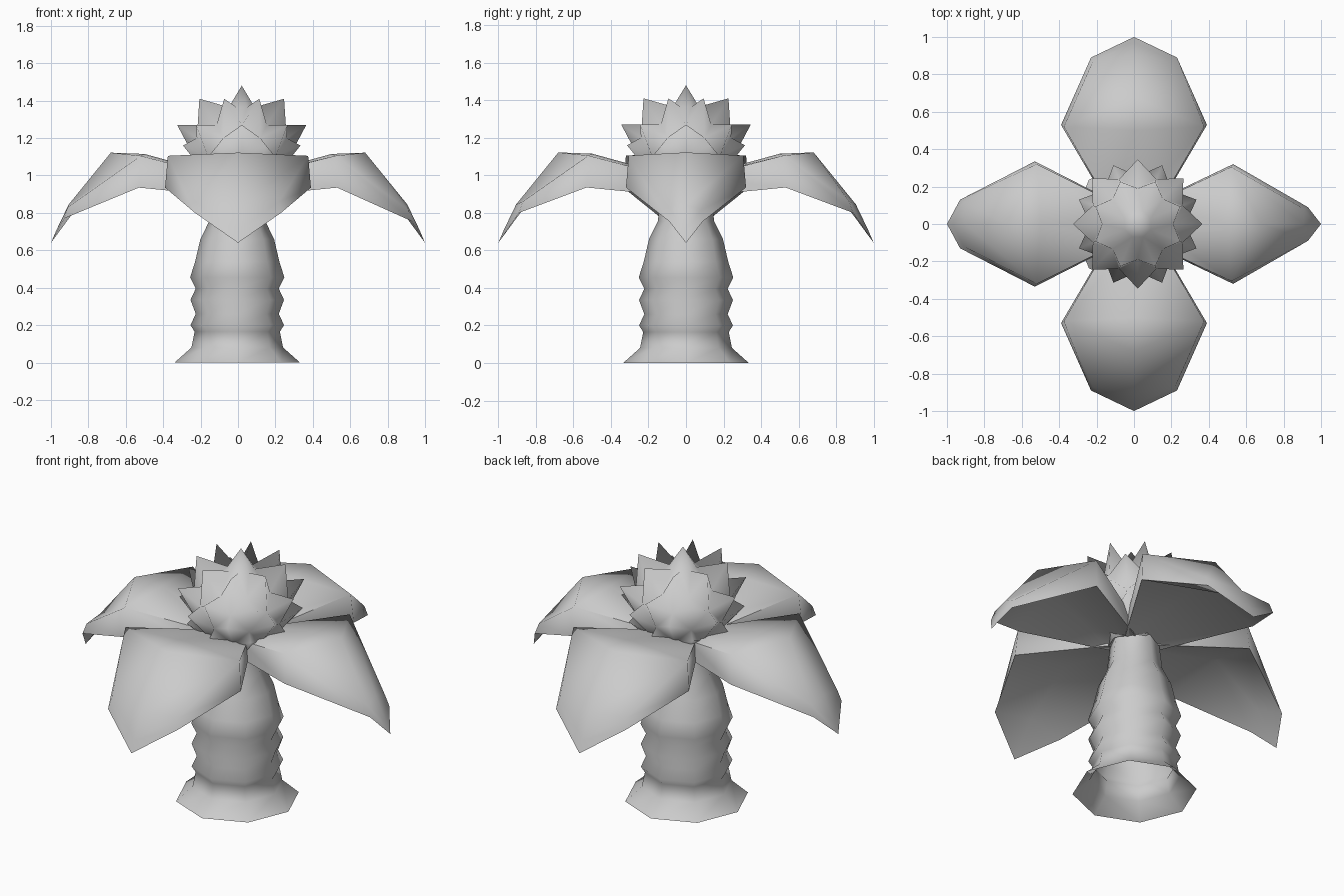
import bpy, math
from mathutils import Matrix

if "Cube" in bpy.data.objects:
    bpy.data.objects.remove(bpy.data.objects["Cube"])


def make(name, verts, faces, angle=50):
    mesh = bpy.data.meshes.new(name)
    mesh.from_pydata(verts, [], faces)
    mesh.validate()
    ob = bpy.data.objects.new(name, mesh)
    bpy.context.collection.objects.link(ob)
    bpy.ops.object.select_all(action='DESELECT')
    ob.select_set(True)
    bpy.context.view_layer.objects.active = ob
    bpy.ops.object.shade_smooth_by_angle(angle=math.radians(angle))
    return ob


def ring(r, z, n=8, offset=0.0, cx=0.0):
    return [(cx + r * math.cos(math.tau * (i + offset) / n),
             r * math.sin(math.tau * (i + offset) / n), z) for i in range(n)]


N = 8

# Trunk: eight-sided ringed stem, open underneath
profile = [(.335, 0), (.245, .08), (.228, .165), (.25, .2), (.222, .26), (.25, .335),
           (.222, .395), (.252, .455), (.225, .54), (.197, .66), (.15, .755), (.13, .93)]
verts, faces = [], []
for r, z in profile:
    verts += ring(r, z, cx=-.004)
for k in range(len(profile) - 1):
    for i in range(N):
        j = (i + 1) % N
        faces.append((k * N + i, k * N + j, k * N + N + j, k * N + N + i))
make("trunk", verts, faces, 180)

# Spiky crown: diamond lattice of valley points, each diamond raised to an upward spike
valleys = [(.075, 1.365), (.19, 1.27), (.26, 1.2), (.255, 1.1), (.2, 1.0), (.12, .9)]
tips = [(.245, 1.41), (.345, 1.27), (.34, 1.16), (.295, 1.055)]
CX = .02
verts, faces = [], []
for k, (r, z) in enumerate(valleys):
    verts += ring(r, z, N, 0.5 if k % 2 == 0 else 0.0, CX)


def valley(k, half):
    # valley point of ring k at an angle counted in half steps
    return k * N + (((half - 1) // 2 if k % 2 == 0 else half // 2) % N)


for k, (r, z) in enumerate(tips, start=1):
    shift = 1 if k % 2 else 0
    start = len(verts)
    verts += ring(r, z, N, shift / 2, CX)
    for i in range(N):
        h = 2 * i + shift
        t = start + i
        up, down = valley(k - 1, h), valley(k + 1, h)
        left, right = valley(k, h - 1), valley(k, h + 1)
        faces += [(t, up, left), (t, left, down), (t, down, right), (t, right, up)]
peak = len(verts)
verts.append((CX, 0, 1.48))
last = len(valleys) - 1
for i in range(N):
    a, b = valley(0, 2 * i - 1), valley(0, 2 * i + 1)
    faces += [(peak, a, b), (a, valley(1, 2 * i), b)]
    h = 2 * i + (0 if last % 2 else 1)
    faces.append((valley(last, h), valley(last, h + 2), valley(last - 1, h + 1)))
make("spiky_crown", verts, faces, 180)


# Leaves: drooping blade, folded-down rim and a hollow underside
def leaf(name, angle, w0, w1, w2, r2, z2):
    verts = [(.08, 0, 1.0), (.50, 0, 1.115), (.68, 0, 1.122), (.905, 0, .845), (.97, 0, .71),
             (1.0, 0, .64), (.07, 0, .9), (.58, 0, 1.03), (.86, 0, .83)]
    faces = []
    for s in (-1, 1):
        b = len(verts)
        verts += [(.08, s * w0, .99), (.52, s * (w1 - .015), 1.105),
                  (r2 - .02, s * (w2 - .01), z2 + .06),
                  (.07, s * w0, .89), (.53, s * w1, .935), (r2, s * w2, z2)]
        part = [(0, b, b + 1, 1), (1, b + 1, 2), (2, b + 1, b + 2, 3), (3, b + 2, 4),
                (b, b + 3, b + 4, b + 1), (b + 1, b + 4, b + 5, b + 2), (b + 2, b + 5, 5, 4),
                (b + 3, 6, 7, b + 4), (b + 4, 7, 8, b + 5), (b + 5, 8, 5)]
        faces += part if s < 0 else [f[::-1] for f in part]
    ob = make(name, verts, faces, 62)
    ob.data.transform(Matrix.Rotation(angle, 4, 'Z'))


leaf("leaf_right", 0, .1, .32, .09, .93, .755)
leaf("leaf_back", math.pi / 2, .12, .39, .23, .89, .80)
leaf("leaf_left", math.pi, .1, .335, .13, .93, .77)
leaf("leaf_front", -math.pi / 2, .12, .39, .23, .89, .80)
